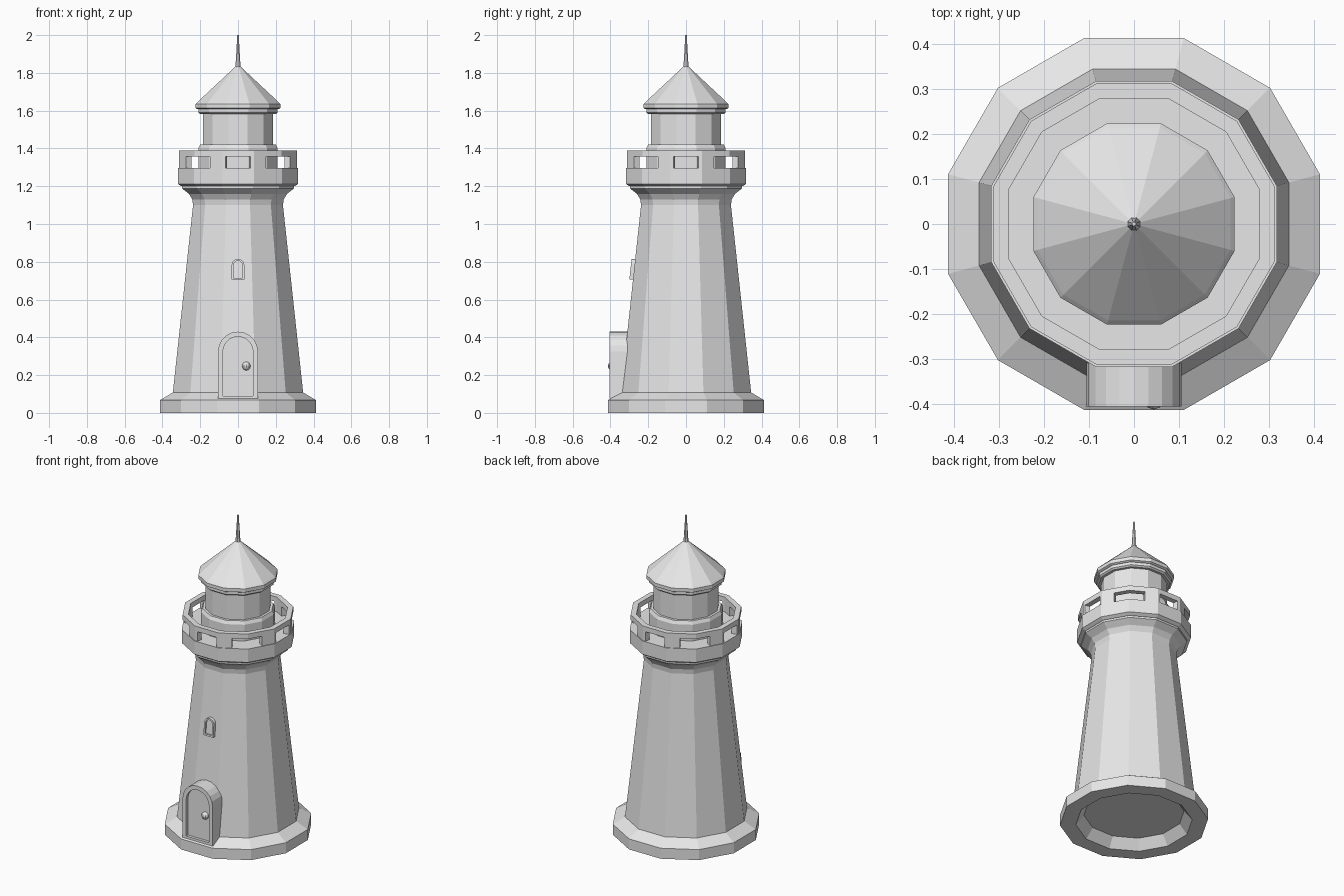
import bpy, bmesh
from math import sin, cos, pi, radians

SIDES = 12
cube = bpy.data.objects.get("Cube")
if cube:
    bpy.data.objects.remove(cube, do_unlink=True)

stone = bpy.data.materials.new("pale_grey")
stone.use_nodes = True
GREY = (0.8, 0.8, 0.8, 1)
stone.diffuse_color = GREY
stone.node_tree.nodes["Principled BSDF"].inputs["Base Color"].default_value = GREY


def finish(name, bm):
    bmesh.ops.recalc_face_normals(bm, faces=bm.faces)
    mesh = bpy.data.meshes.new(name)
    bm.to_mesh(mesh)
    bm.free()
    mesh.materials.append(stone)
    obj = bpy.data.objects.new(name, mesh)
    bpy.context.collection.objects.link(obj)
    return obj


def loft(name, rings, closed=False):
    """Skin a list of equal-length point rings; cap the ends unless closed."""
    bm = bmesh.new()
    loops = [[bm.verts.new(p) for p in ring] for ring in rings]
    n = len(loops[0])
    pairs = list(zip(loops, loops[1:]))
    if closed:
        pairs.append((loops[-1], loops[0]))
    else:
        bm.faces.new(loops[0])
        bm.faces.new(loops[-1])
    for a, b in pairs:
        for i in range(n):
            j = (i + 1) % n
            bm.faces.new((a[i], a[j], b[j], b[i]))
    return finish(name, bm)


def lathe(name, profile, sides=SIDES, closed=False):
    """Polygonal turning; profile holds (distance to flat side, height)."""
    half = pi / sides
    rings = [[(a / cos(half) * cos(half * (2 * i + 1)),
               a / cos(half) * sin(half * (2 * i + 1)), z) for i in range(sides)]
             for a, z in profile]
    return loft(name, rings, closed)


def arch(width, bottom, top, steps=10):
    """Round-topped outline as (x, z) pairs; width is the half width."""
    spring = top - width
    pts = [(-width, bottom), (width, bottom)]
    pts += [(width * cos(pi * i / steps), spring + width * sin(pi * i / steps))
            for i in range(steps + 1)]
    return pts


def arched_panel(name, width, bottom, top, border, sill, back, front, recess, lean=0.0):
    """Arched surround with a recessed panel, leaning back with height."""
    outer = arch(width, bottom, top)
    inner = arch(width - border, bottom + sill, top - border)

    def ring(outline, y):
        return [(x, y + lean * (z - bottom), z) for x, z in outline]
    return loft(name, [ring(outer, back), ring(outer, front),
                       ring(inner, front), ring(inner, recess)])


# Plinth with hollow underside, tapering tower and flared cornice
lathe("plinth", [(0.28, 0.06), (0.325, 0), (0.414, 0), (0.414, 0.067), (0.345, 0.108)])
lathe("tower", [(0.345, 0.107), (0.238, 1.10), (0.242, 1.13), (0.26, 1.16),
                (0.296, 1.188), (0.296, 1.21)])

# Gallery deck, handrail and posts
lathe("gallery_deck", [(0.30, 1.20), (0.318, 1.212), (0.318, 1.297)])
OUT, IN, DECK, RAIL, TOP = 0.313, 0.28, 1.295, 1.358, 1.39
lathe("gallery_handrail", [(OUT, RAIL), (OUT, TOP), (IN, TOP), (IN, RAIL)], closed=True)


def rim_point(apothem, degrees):
    """Point on the twelve-sided rim at an angle away from the front."""
    off = (degrees + 15) % 30 - 15
    r = apothem / cos(radians(off))
    return r * sin(radians(degrees)), -r * cos(radians(degrees))


for quarter in range(4):
    for side in (-1, 1):
        start = quarter * 90
        angles = [start + side * a for a in (12, 15, 28.5)]
        plan = [rim_point(OUT, a) for a in angles]
        plan += [rim_point(IN, a) for a in reversed(angles)]
        loft("gallery_post", [[(x, y, z) for x, y in plan] for z in (DECK, RAIL)])

# Lantern room
lathe("lantern_base", [(0.21, 1.29), (0.21, 1.40), (0.20, 1.42)])
lathe("lantern_room", [(0.185, 1.41), (0.185, 1.59)])

# Roof with stepped eaves, and spire
lathe("eaves", [(0.20, 1.582), (0.21, 1.59), (0.21, 1.612)])
lathe("roof", [(0.215, 1.608), (0.224, 1.613), (0.224, 1.635), (0.215, 1.645),
               (0.012, 1.835)])
lathe("spire", [(0.015, 1.825), (0.013, 1.84), (0.004, 2.0)], sides=8)

# Door in its deep surround, and knob
arched_panel("door", 0.106, 0.075, 0.43, 0.026, 0.015, -0.29, -0.406, -0.388)
bm = bmesh.new()
bmesh.ops.create_uvsphere(bm, u_segments=10, v_segments=8, radius=0.023)
knob = finish("door_knob", bm)
knob.location = (0.044, -0.39, 0.248)

# Small window leaning with the wall
arched_panel("window", 0.034, 0.705, 0.815, 0.01, 0.01, -0.27, -0.30, -0.289, lean=0.108)
